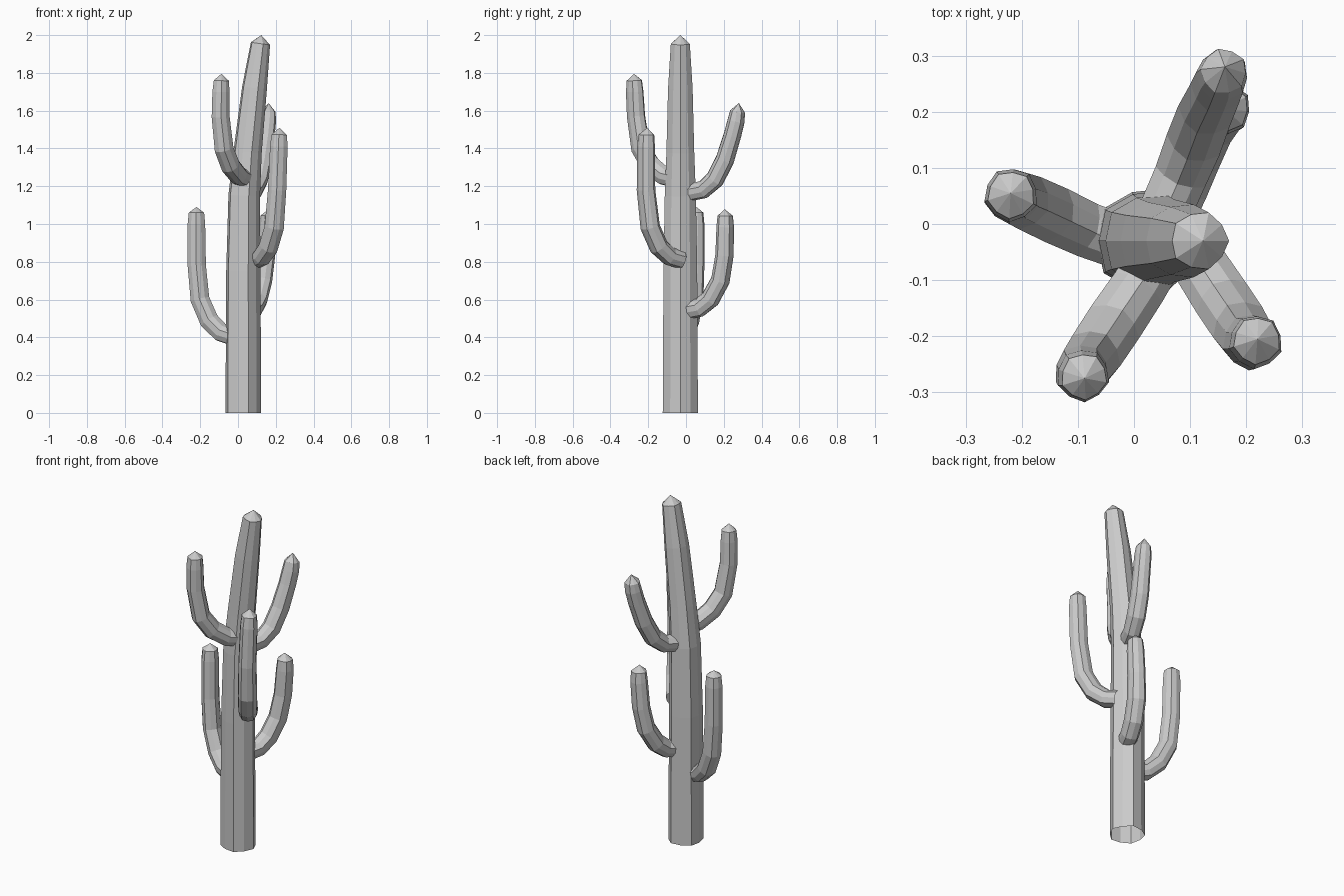
import bpy, bmesh, math
from mathutils import Vector

SIDES = 10


def stem(name, path, tip):
    """Sweep a lightly ribbed ring along (x, y, z, radius) points, closed by a low pointed cap."""
    pts = [Vector(p[:3]) for p in path]
    bm = bmesh.new()
    rings = []
    u = None
    for i, p in enumerate(pts):
        a = (p - pts[i - 1]).normalized() if i else (pts[1] - p).normalized()
        b = (pts[i + 1] - p).normalized() if i < len(pts) - 1 else a
        t = (a + b).normalized()
        if u is None:
            u = Vector((1, 0, 0)) if abs(t.z) > 0.9 else Vector((0, 0, 1))
        u = (u - t * u.dot(t)).normalized()
        v = t.cross(u)
        ring = []
        for k in range(SIDES):
            ang = 2 * math.pi * k / SIDES
            r = path[i][3] * (1.02 if k % 2 == 0 else 0.95)
            ring.append(bm.verts.new(p + r * (u * math.cos(ang) + v * math.sin(ang))))
        rings.append(ring)
    for lo, hi in zip(rings, rings[1:]):
        for k in range(SIDES):
            n = (k + 1) % SIDES
            bm.faces.new((lo[k], lo[n], hi[n], hi[k]))
    apex = bm.verts.new(tip)
    for k in range(SIDES):
        bm.faces.new((rings[-1][k], rings[-1][(k + 1) % SIDES], apex))
    mesh = bpy.data.meshes.new(name)
    bm.to_mesh(mesh)
    bm.free()
    obj = bpy.data.objects.new(name, mesh)
    bpy.context.collection.objects.link(obj)
    return obj


# Trunk, leaning to the right above the middle, open underneath
stem("trunk", [
    (0.025, -0.03, 0.00, 0.096), (0.025, -0.03, 0.75, 0.092),
    (0.030, -0.03, 1.15, 0.085), (0.048, -0.03, 1.38, 0.076),
    (0.085, -0.03, 1.72, 0.067), (0.117, -0.03, 1.955, 0.052),
], (0.123, -0.03, 2.0))

# Arms: each leaves the trunk sideways and bends upward
stem("left_arm", [
    (-0.030, -0.030, 0.405, 0.050), (-0.090, -0.008, 0.425, 0.051),
    (-0.150, 0.020, 0.485, 0.053), (-0.200, 0.043, 0.600, 0.052),
    (-0.217, 0.050, 0.780, 0.050), (-0.219, 0.052, 1.000, 0.048),
    (-0.219, 0.052, 1.060, 0.042),
], (-0.22, 0.055, 1.09))

stem("front_left_arm", [
    (0.040, -0.060, 1.240, 0.050), (0.005, -0.118, 1.255, 0.051),
    (-0.040, -0.185, 1.310, 0.053), (-0.075, -0.238, 1.400, 0.052),
    (-0.093, -0.263, 1.570, 0.049), (-0.091, -0.270, 1.700, 0.047),
    (-0.089, -0.272, 1.760, 0.041),
], (-0.088, -0.275, 1.795))

stem("front_right_arm", [
    (0.090, -0.025, 0.810, 0.050), (0.125, -0.085, 0.827, 0.051),
    (0.162, -0.142, 0.880, 0.053), (0.193, -0.188, 0.985, 0.053),
    (0.208, -0.210, 1.180, 0.050), (0.217, -0.210, 1.410, 0.048),
    (0.219, -0.208, 1.472, 0.042),
], (0.22, -0.205, 1.51))

stem("back_upper_arm", [
    (0.050, 0.010, 1.165, 0.048), (0.085, 0.090, 1.180, 0.049),
    (0.110, 0.152, 1.235, 0.052), (0.130, 0.205, 1.340, 0.051),
    (0.149, 0.245, 1.470, 0.048), (0.157, 0.264, 1.545, 0.047),
    (0.160, 0.272, 1.595, 0.041),
], (0.162, 0.28, 1.64))

stem("back_lower_arm", [
    (0.060, 0.015, 0.545, 0.050), (0.085, 0.070, 0.555, 0.051),
    (0.107, 0.127, 0.602, 0.053), (0.132, 0.180, 0.700, 0.052),
    (0.150, 0.202, 0.835, 0.050), (0.160, 0.206, 0.985, 0.048),
    (0.162, 0.206, 1.043, 0.042),
], (0.162, 0.205, 1.078))
